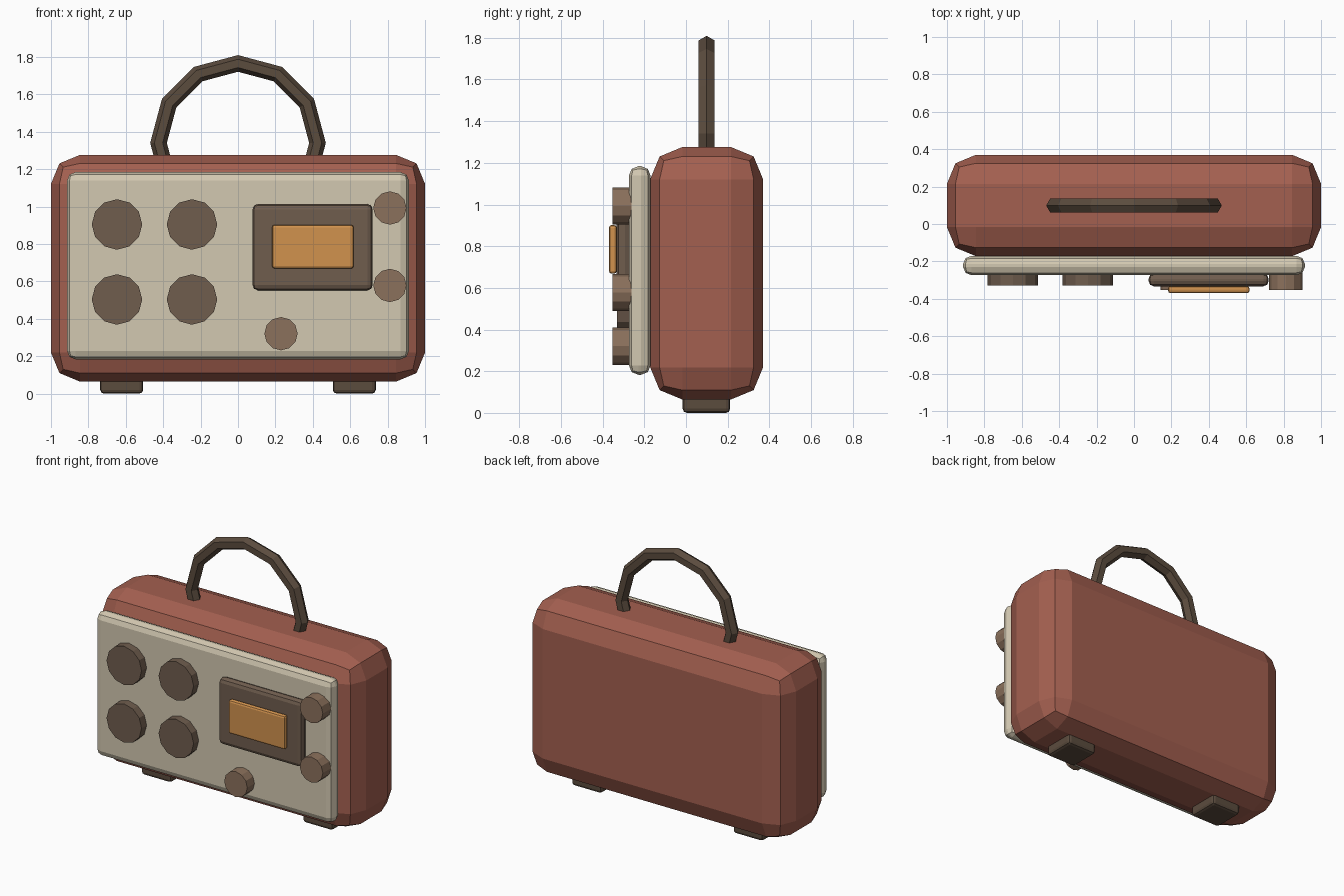
import bpy
from math import pi

if "Cube" in bpy.data.objects:
    bpy.data.objects.remove(bpy.data.objects["Cube"])


def material(name, r, g, b):
    m = bpy.data.materials.new(name)
    m.diffuse_color = (r, g, b, 1)
    m.use_nodes = True
    m.node_tree.nodes["Principled BSDF"].inputs["Base Color"].default_value = m.diffuse_color
    return m


RED = material("red_case", 0.37, 0.116, 0.08)
CREAM = material("cream", 0.65, 0.58, 0.44)
DARK = material("dark_brown", 0.105, 0.072, 0.048)
BROWN = material("brown", 0.16, 0.109, 0.076)
TAN = material("tan", 0.26, 0.165, 0.107)
ORANGE = material("orange", 0.64, 0.29, 0.076)


def box(name, x, y, z, bevel, mat):
    """Bevelled box from (min, max) ranges on each axis."""
    bpy.ops.mesh.primitive_cube_add(size=1, location=[sum(r) / 2 for r in (x, y, z)])
    ob = bpy.context.object
    ob.name = name
    ob.scale = [r[1] - r[0] for r in (x, y, z)]
    bpy.ops.object.transform_apply(location=False, rotation=False, scale=True)
    mod = ob.modifiers.new("bevel", 'BEVEL')
    mod.width, mod.segments = bevel, 2
    ob.data.materials.append(mat)
    return ob


def disc(name, x, z, radius, front, mat, back=-0.26):
    """Twelve-sided cylinder facing the front."""
    bpy.ops.mesh.primitive_cylinder_add(vertices=12, radius=radius, depth=back - front,
                                        location=(x, (front + back) / 2, z),
                                        rotation=(pi / 2, 0, 0))
    ob = bpy.context.object
    ob.name = name
    ob.data.materials.append(mat)


# Case and front panel
box("case", (-1, 1), (-0.172, 0.37), (0.064, 1.276), 0.155, RED)
box("front_panel", (-0.914, 0.914), (-0.274, -0.17), (0.183, 1.184), 0.045, CREAM)

# Display window with glowing dial
box("display_frame", (0.078, 0.72), (-0.333, -0.265), (0.552, 1.013), 0.028, BROWN)
box("display_dial", (0.182, 0.618), (-0.37, -0.332), (0.668, 0.902), 0.014, ORANGE)

# Speaker discs in a two by two grid
for x in (-0.647, -0.246):
    for z in (0.503, 0.904):
        disc("speaker", x, z, 0.135, -0.33, BROWN)

# Control knobs
for x, z in ((0.812, 0.992), (0.812, 0.578), (0.23, 0.32)):
    disc("knob", x, z, 0.089, -0.353, TAN)

# Feet
for s in (-1, 1):
    cx = s * 0.622
    box("foot", (cx - 0.115, cx + 0.115), (-0.016, 0.212), (0, 0.1), 0.02, DARK)

# Carry handle: hexagonal ring sunk into the case
bpy.ops.mesh.primitive_torus_add(major_segments=12, minor_segments=6, major_radius=0.425,
                                 minor_radius=0.0445, location=(0, 0.099, 1.34),
                                 rotation=(pi / 2, 0, 0))
handle = bpy.context.object
handle.name = "handle"
handle.data.materials.append(DARK)
